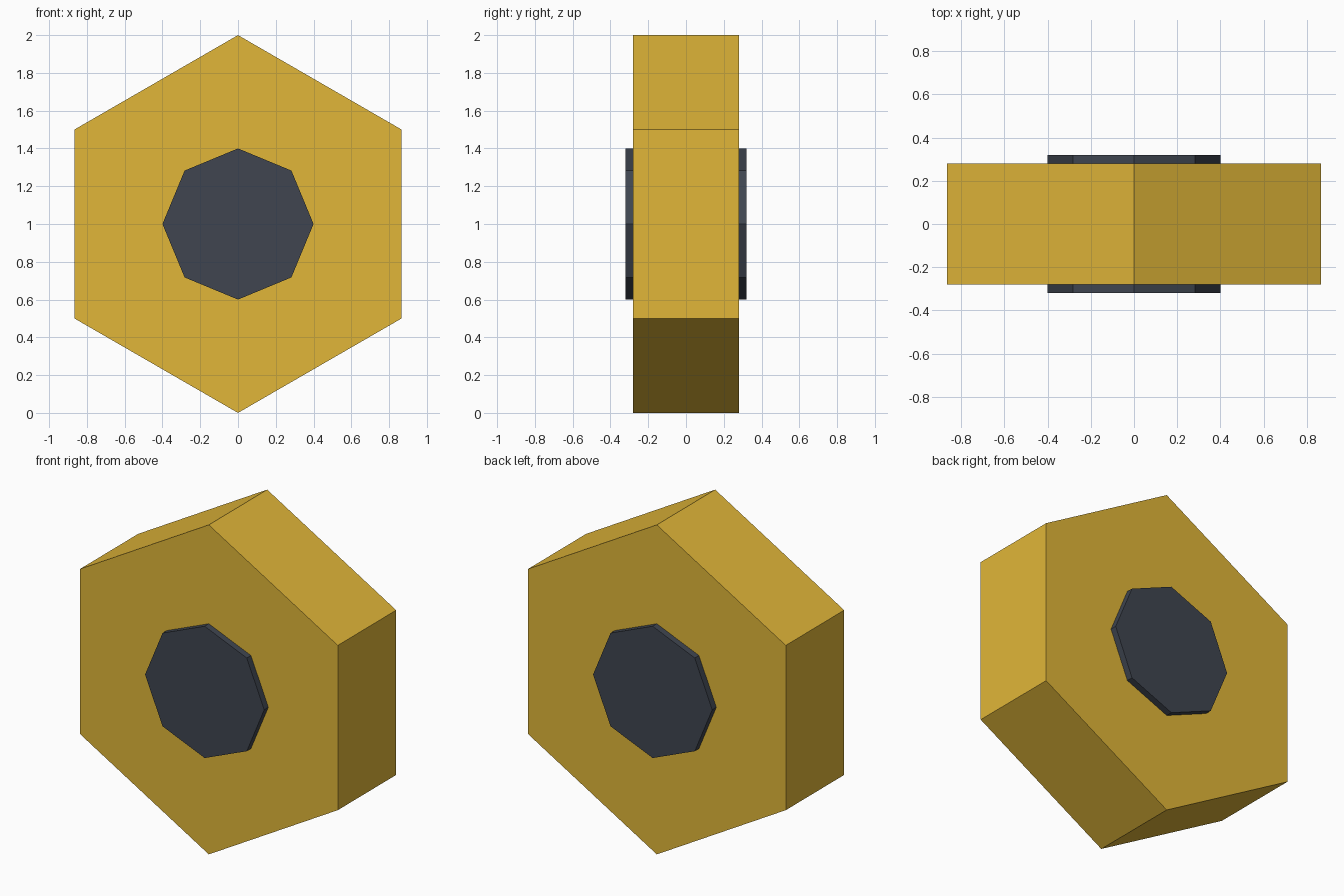
import bpy, bmesh, math

if "Cube" in bpy.data.objects:
    bpy.data.objects.remove(bpy.data.objects["Cube"])


def material(name, rgb):
    mat = bpy.data.materials.new(name)
    mat.diffuse_color = (*rgb, 1.0)
    mat.use_nodes = True
    mat.node_tree.nodes["Principled BSDF"].inputs["Base Color"].default_value = mat.diffuse_color
    return mat


def prism(name, sides, radius, depth, mat):
    """Regular prism along y, one corner pointing straight up, centred at z = 1."""
    bm = bmesh.new()
    ring = []
    for i in range(sides):
        a = 2 * math.pi * i / sides
        ring.append(bm.verts.new((radius * math.sin(a), -depth / 2,
                                  radius * math.cos(a))))
    face = bm.faces.new(ring)
    # Keep the front cap and extrude towards the back
    ext = bmesh.ops.extrude_face_region(bm, geom=[face], use_keep_orig=True)
    moved = [g for g in ext["geom"] if isinstance(g, bmesh.types.BMVert)]
    bmesh.ops.translate(bm, verts=moved, vec=(0, depth, 0))
    bmesh.ops.recalc_face_normals(bm, faces=bm.faces)
    mesh = bpy.data.meshes.new(name)
    bm.to_mesh(mesh)
    bm.free()
    mesh.materials.append(mat)
    obj = bpy.data.objects.new(name, mesh)
    obj.location.z = 1.0
    bpy.context.collection.objects.link(obj)
    return obj


gold = material("gold", (0.75, 0.47, 0.04))
dark = material("dark_steel", (0.05, 0.06, 0.08))

# Six-sided nut body
prism("nut_body", 6, 1.0, 0.56, gold)

# Eight-sided dark core, standing slightly proud of both faces
prism("nut_core", 8, 0.4, 0.64, dark)
